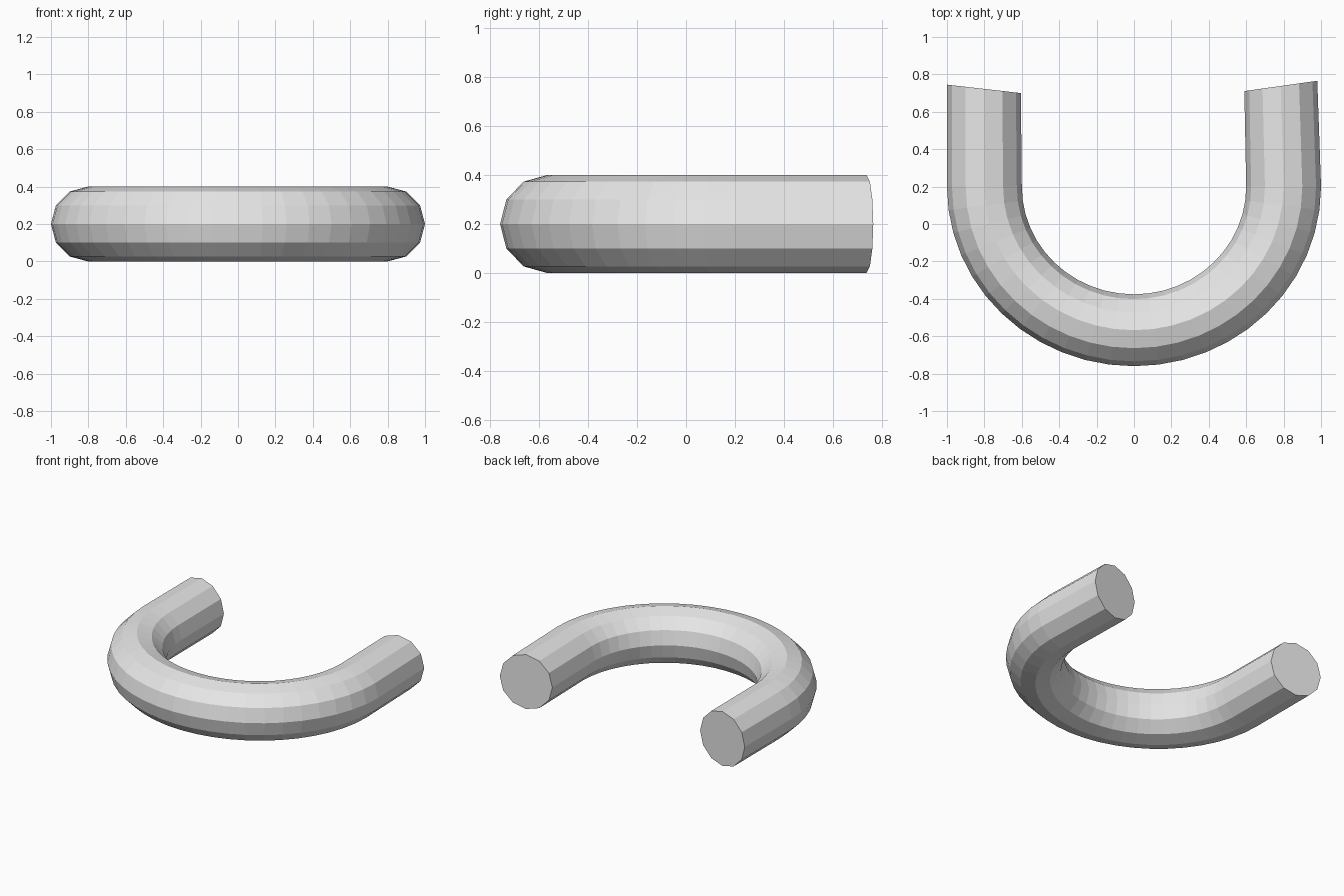
import bpy, bmesh, math

if "Cube" in bpy.data.objects:
    bpy.data.objects.remove(bpy.data.objects["Cube"])

SIDES, STEPS = 12, 24
CY, STRETCH = 0.2, 0.96      # bend centre and its slight flattening along y
R, r = 0.8, 0.2              # bend radius and tube radius

grey = bpy.data.materials.new("light_grey")
grey.diffuse_color = (0.8, 0.8, 0.8, 1)
grey.use_nodes = True
grey.node_tree.nodes["Principled BSDF"].inputs["Base Color"].default_value = grey.diffuse_color

# Stations along the tube: (centre, outward half-width vector)
stations = [((-0.8025, 0.7225), (-0.1975, 0.0225))]        # left slanted end
for i in range(STEPS + 1):                                 # half-circle bend
    t = math.pi + math.pi * i / STEPS
    c, s = math.cos(t), math.sin(t) * STRETCH
    stations.append(((R * c, CY + R * s), (r * c, r * s)))
stations.append(((0.785, 0.738), (0.195, 0.0275)))         # right slanted end

# Twelve-sided rings, bridged in order
bm = bmesh.new()
rings = []
for (cx, cy), (ox, oy) in stations:
    ring = []
    for k in range(SIDES):
        a = 2 * math.pi * k / SIDES
        ring.append(bm.verts.new((cx + ox * math.cos(a),
                                  cy + oy * math.cos(a),
                                  r + r * math.sin(a))))
    rings.append(ring)
for a, b in zip(rings, rings[1:]):
    for k in range(SIDES):
        n = (k + 1) % SIDES
        bm.faces.new((a[k], a[n], b[n], b[k]))

# Flat end caps
bm.faces.new(rings[0])
bm.faces.new(rings[-1])
bmesh.ops.recalc_face_normals(bm, faces=bm.faces)

mesh = bpy.data.meshes.new("u_shaped_tube")
bm.to_mesh(mesh)
bm.free()
mesh.materials.append(grey)
tube = bpy.data.objects.new("u_shaped_tube", mesh)
bpy.context.collection.objects.link(tube)
